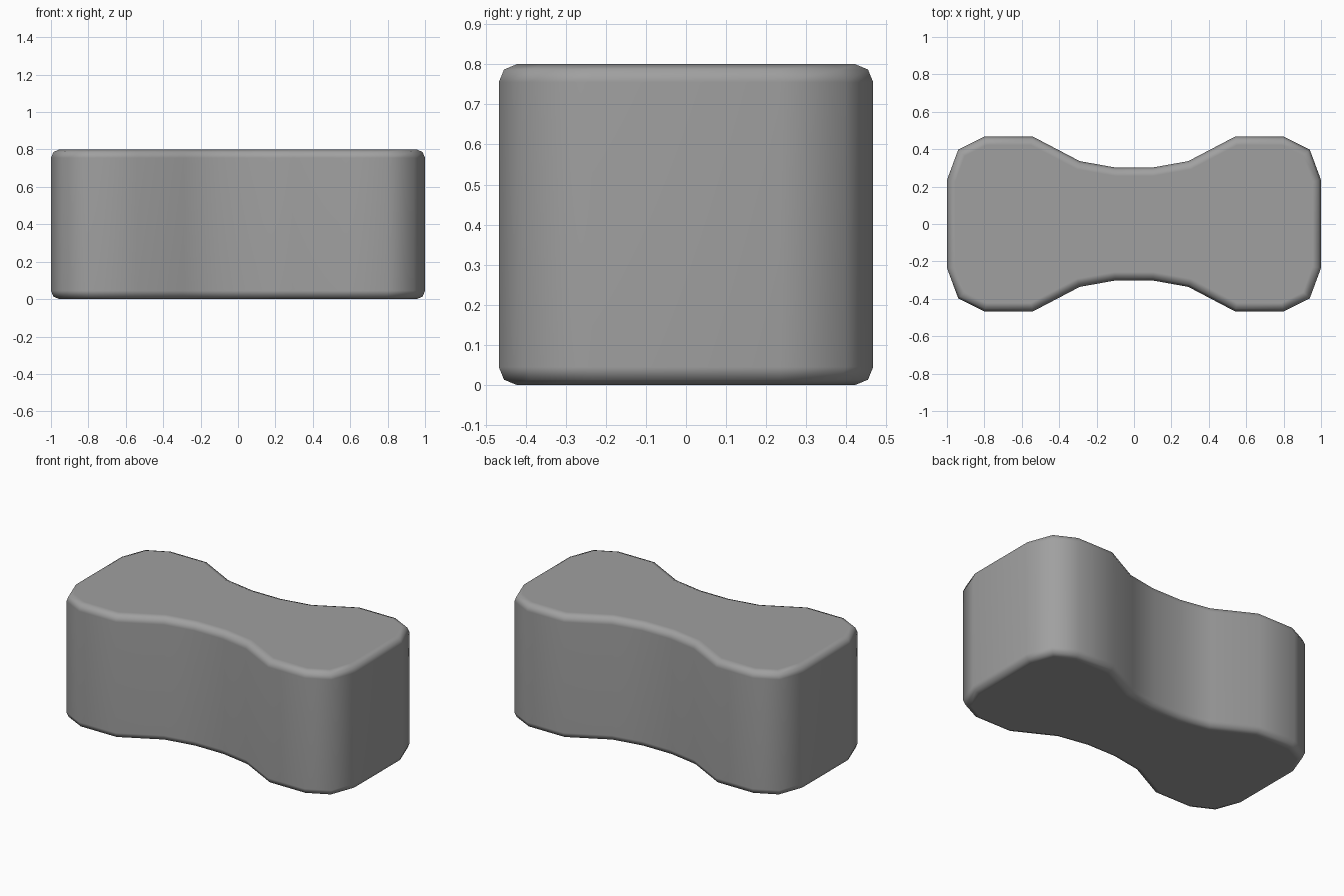
import bpy
import bmesh

HEIGHT = 0.8
BEVEL = 0.045

cube = bpy.data.objects.get("Cube")
if cube:
    bpy.data.objects.remove(cube, do_unlink=True)

# Plain grey material
grey = bpy.data.materials.new("plain_grey")
grey.use_nodes = True
colour = (0.35, 0.35, 0.35, 1.0)
grey.diffuse_color = colour
grey.node_tree.nodes["Principled BSDF"].inputs["Base Color"].default_value = colour

# Waisted outline: one quarter, mirrored to all four
quarter = [(1.0, 0.235), (0.94, 0.397), (0.8, 0.467),
           (0.54, 0.467), (0.29, 0.336), (0.1, 0.302)]
back = quarter + [(-x, y) for x, y in reversed(quarter)]
outline = back + [(x, -y) for x, y in reversed(back)]

# Extrude the outline and round the top and bottom rims
bm = bmesh.new()
base = bm.faces.new([bm.verts.new((x, y, 0)) for x, y in outline])
extruded = bmesh.ops.extrude_face_region(bm, geom=[base], use_keep_orig=True)
top_verts = [v for v in extruded["geom"] if isinstance(v, bmesh.types.BMVert)]
bmesh.ops.translate(bm, verts=top_verts, vec=(0, 0, HEIGHT))
bmesh.ops.recalc_face_normals(bm, faces=bm.faces)
rims = [e for e in bm.edges if abs(e.verts[0].co.z - e.verts[1].co.z) < 0.001]
bmesh.ops.bevel(bm, geom=rims, offset=BEVEL, offset_type='OFFSET',
                segments=2, profile=0.5, affect='EDGES')
bmesh.ops.recalc_face_normals(bm, faces=bm.faces)
for face in bm.faces:
    face.smooth = True

mesh = bpy.data.meshes.new("waisted_block")
bm.to_mesh(mesh)
bm.free()
mesh.materials.append(grey)
block = bpy.data.objects.new("waisted_block", mesh)
bpy.context.collection.objects.link(block)

# Keep the broad top and bottom visually flat beside the soft rims
normals = block.modifiers.new("weighted_normals", 'WEIGHTED_NORMAL')
normals.keep_sharp = True
